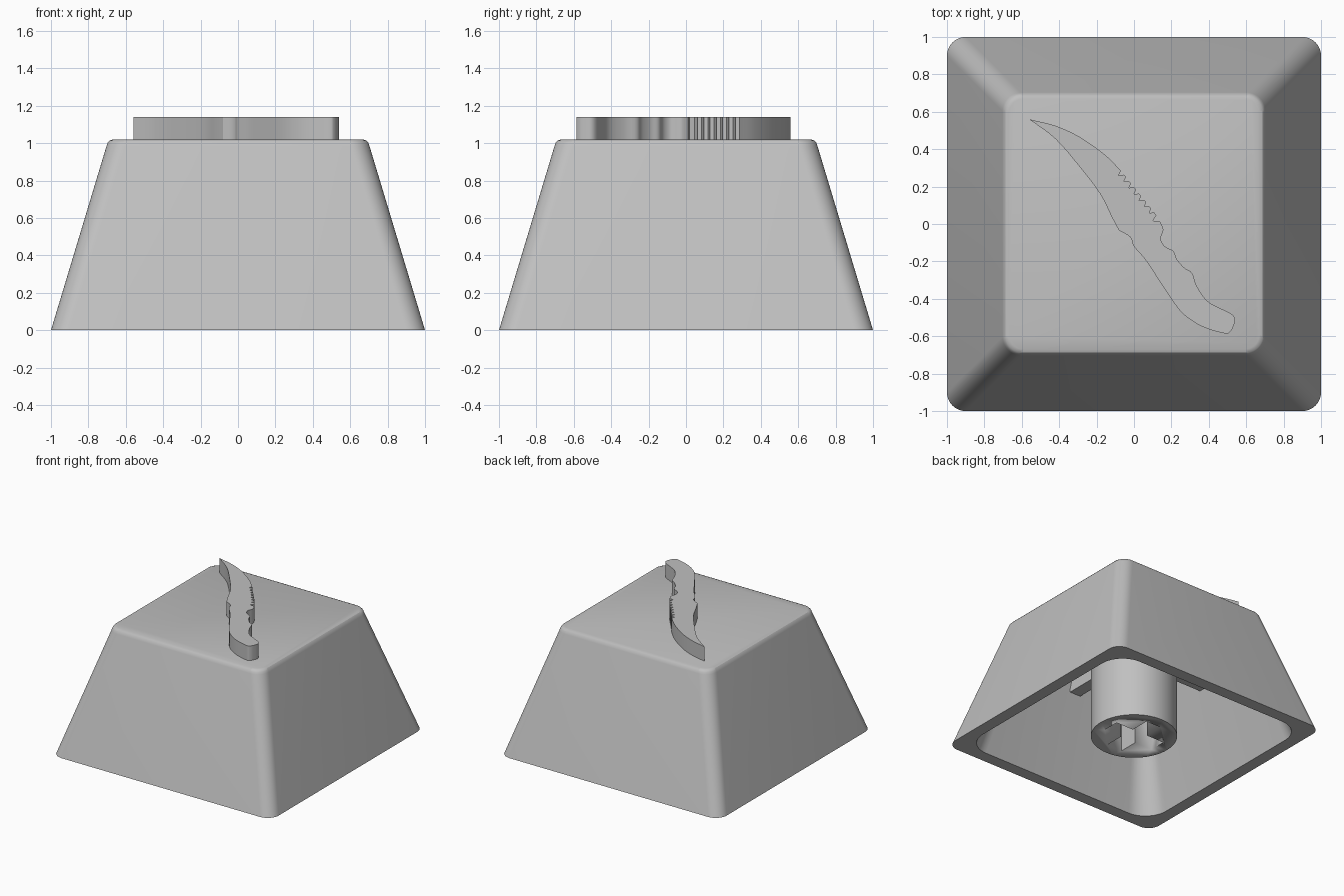
import bpy, bmesh, math
from mathutils import Vector

if "Cube" in bpy.data.objects:
    bpy.data.objects.remove(bpy.data.objects["Cube"])

grey = bpy.data.materials.new("light_grey")
grey.diffuse_color = (0.53, 0.53, 0.53, 1)
grey.use_nodes = True
grey.node_tree.nodes["Principled BSDF"].inputs["Base Color"].default_value = grey.diffuse_color


def finish(name, bm, angle=30):
    """Turn a bmesh into a named, shaded object."""
    bmesh.ops.recalc_face_normals(bm, faces=bm.faces)
    me = bpy.data.meshes.new(name)
    bm.to_mesh(me)
    bm.free()
    me.materials.append(grey)
    ob = bpy.data.objects.new(name, me)
    bpy.context.collection.objects.link(ob)
    bpy.ops.object.select_all(action='DESELECT')
    ob.select_set(True)
    bpy.context.view_layer.objects.active = ob
    bpy.ops.object.shade_smooth_by_angle(angle=math.radians(angle))
    return ob


def rounded_square(bm, half, radius, z, steps=10):
    """Ring of vertices around a square with rounded corners."""
    ring = []
    for q, (sx, sy) in enumerate([(1, 1), (-1, 1), (-1, -1), (1, -1)]):
        for i in range(steps + 1):
            a = math.pi / 2 * (q + i / steps)
            ring.append(bm.verts.new((sx * (half - radius) + radius * math.cos(a),
                                      sy * (half - radius) + radius * math.sin(a), z)))
    return ring


def prism(name, pts, z0, z1, angle=30):
    """Extrude a flat outline upwards."""
    bm = bmesh.new()
    low = [bm.verts.new((x, y, z0)) for x, y in pts]
    high = [bm.verts.new((x, y, z1)) for x, y in pts]
    bm.faces.new(low)
    bm.faces.new(high)
    n = len(pts)
    for i in range(n):
        j = (i + 1) % n
        bm.faces.new((low[i], low[j], high[j], high[i]))
    return finish(name, bm, angle)


def smooth_run(pts, steps=4):
    """Catmull-Rom curve through the points, ends included."""
    p = [Vector(v) for v in pts]
    p = [2 * p[0] - p[1]] + p + [2 * p[-1] - p[-2]]
    out = []
    for a, b, c, d in zip(p, p[1:], p[2:], p[3:]):
        for i in range(steps):
            t = i / steps
            out.append(0.5 * (2 * b + (c - a) * t + (2 * a - 5 * b + 4 * c - d) * t * t
                              + (3 * b - a - 3 * c + d) * t ** 3))
    return out + [p[-2]]


# Hollow tapered shell: (half width, corner radius, height) from inner ceiling to outer top
profile = [(0.63, 0.09, 0.90), (0.90, 0.20, 0.0), (1.0, 0.10, 0.0), (0.703, 0.10, 0.985),
           (0.697, 0.096, 1.002), (0.687, 0.09, 1.014), (0.670, 0.08, 1.02)]
bm = bmesh.new()
rings = [rounded_square(bm, *p) for p in profile]
for a, b in zip(rings, rings[1:]):
    for i in range(len(a)):
        j = (i + 1) % len(a)
        bm.faces.new((a[i], a[j], b[j], b[i]))
bm.faces.new(rings[0])
bm.faces.new(rings[-1])
finish("cap_shell", bm)

# Round stem with a cross-shaped socket
circle = [(0.325 * math.cos(math.tau * i / 64), 0.325 * math.sin(math.tau * i / 64))
          for i in range(64)]
stem = prism("stem", circle, 0.01, 0.92)
L, W = 0.23, 0.07
quarter = [(L, -W), (L, W), (W, W)]
cross = []
for q in range(4):
    c, s = round(math.cos(q * math.pi / 2)), round(math.sin(q * math.pi / 2))
    cross += [(x * c - y * s, x * s + y * c) for x, y in quarter]
cutter = prism("socket_cutter", cross, -0.1, 0.46)
cutter.hide_render = True
mod = stem.modifiers.new("socket", 'BOOLEAN')
mod.operation = 'DIFFERENCE'
mod.solver = 'EXACT'
mod.object = cutter
bpy.context.view_layer.objects.active = stem
bpy.ops.object.modifier_apply(modifier=mod.name)
bpy.data.objects.remove(cutter)

# Four ribs between stem and walls
for name, dx, dy in [("rib_right", 1, 0), ("rib_left", -1, 0), ("rib_back", 0, 1), ("rib_front", 0, -1)]:
    w = 0.05
    r0, r1 = 0.29, 0.69
    prism(name, [(dx * r - dy * s, dy * r + dx * s)
                 for r, s in [(r0, -w), (r1, -w), (r1, w), (r0, w)]], 0.68, 0.92)

# Raised curved knife: spine, saw teeth, grip and cutting edge
spine = smooth_run([(-.56, .56), (-.42, .525), (-.29, .465), (-.155, .37), (-.07, .285)])
teeth = []
start, end, count = Vector((-.07, .285)), Vector((.12, .05)), 7
for i in range(count):
    p = start.lerp(end, i / count)
    q = start.lerp(end, (i + 1) / count)
    teeth += [p + Vector((-.012, -.025)), q + Vector((-.012, .012))]
    if i < count - 1:
        teeth.append(q)
notch = [(.12, .045), (.10, .018)]
grip = smooth_run([(.14, .012), (.157, -.03), (.143, -.08), (.165, -.12), (.21, -.145),
                   (.23, -.19), (.27, -.235), (.31, -.262), (.335, -.33), (.39, -.41),
                   (.46, -.45), (.52, -.48), (.54, -.51), (.532, -.545), (.515, -.575),
                   (.485, -.585), (.38, -.555), (.30, -.51), (.235, -.45), (.14, -.31),
                   (.06, -.19), (0, -.12), (-.02, -.07), (-.08, -.035)])
edge = smooth_run([(-.08, -.035), (-.12, .04), (-.18, .16), (-.29, .305), (-.42, .455), (-.56, .56)])
outline = spine + teeth + notch + grip + edge[1:-1]
prism("knife_relief", [(p[0], p[1]) for p in outline], 1.0, 1.14)
